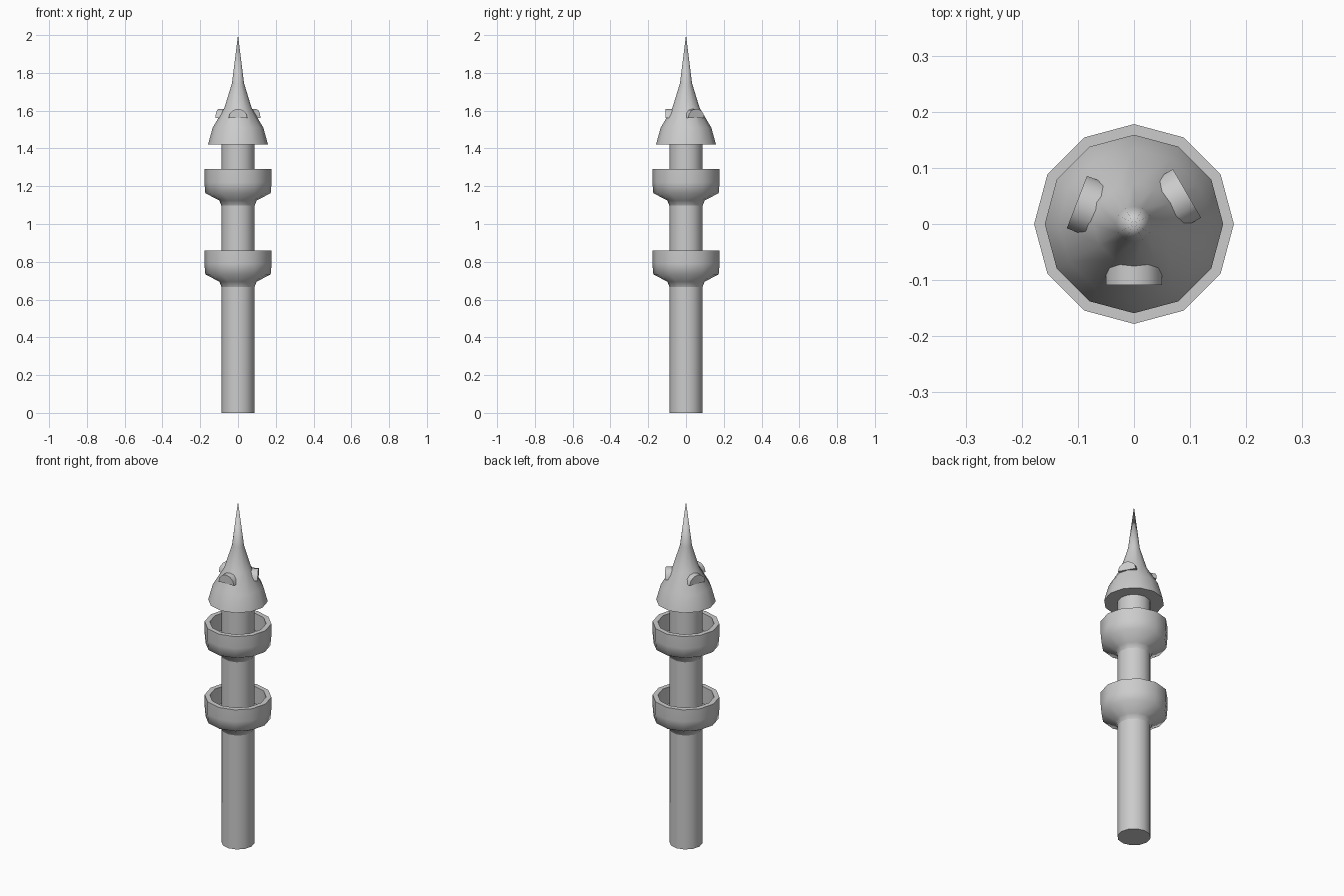
import bpy, bmesh, math
from mathutils import Matrix

if "Cube" in bpy.data.objects:
    bpy.data.objects.remove(bpy.data.objects["Cube"])

SIDES = 12


def finish(name, bm, angle=50):
    bmesh.ops.recalc_face_normals(bm, faces=bm.faces)
    mesh = bpy.data.meshes.new(name)
    bm.to_mesh(mesh)
    bm.free()
    ob = bpy.data.objects.new(name, mesh)
    bpy.context.collection.objects.link(ob)
    bpy.ops.object.select_all(action='DESELECT')
    bpy.context.view_layer.objects.active = ob
    ob.select_set(True)
    bpy.ops.object.shade_smooth_by_angle(angle=math.radians(angle))
    return ob


def lathe(name, profile, closed=False, angle=50):
    """Turn an (r, z) profile around z; a radius of 0 makes a single pole."""
    bm = bmesh.new()
    rings = []
    for r, z in profile:
        count = SIDES if r > 0 else 1
        rings.append([bm.verts.new((r * math.cos(math.tau * i / SIDES),
                                    r * math.sin(math.tau * i / SIDES), z))
                      for i in range(count)])
    pairs = list(zip(rings, rings[1:]))
    if closed:
        pairs.append((rings[-1], rings[0]))
    for a, b in pairs:
        for i in range(SIDES):
            j = (i + 1) % SIDES
            quad = [a[i % len(a)], a[j % len(a)], b[j % len(b)], b[i % len(b)]]
            bm.faces.new(list(dict.fromkeys(quad)))
    return finish(name, bm, angle)


# Main shaft
lathe("shaft", [(0, 0), (0.088, 0), (0.088, 1.43)])

# Two balconies: flared corbel, parapet wall and sunken floor
for name, z in (("lower_balcony", 0.86), ("upper_balcony", 1.29)):
    profile = [(0.087, -0.195), (0.099, -0.165), (0.173, -0.127), (0.178, -0.07),
               (0.178, 0), (0.150, 0), (0.150, -0.10), (0.087, -0.10)]
    lathe(name, [(r, z + dz) for r, dz in profile], closed=True, angle=60)

# Spire roof with flat underside
lathe("spire_roof", [(0.087, 1.42), (0.159, 1.42), (0.134, 1.51), (0.072, 1.615),
                     (0.032, 1.745), (0, 2.0)])

# Three half-round dormers around the roof
for n, deg in enumerate((30, 159, 270)):
    bm = bmesh.new()
    arc = [(0.05 * math.cos(math.pi * i / 6), 1.56 + 0.05 * math.sin(math.pi * i / 6))
           for i in range(7)]
    face = bm.faces.new([bm.verts.new((0.109, y, z)) for y, z in arc])
    out = bmesh.ops.extrude_face_region(bm, geom=[face], use_keep_orig=True)
    verts = [v for v in out["geom"] if isinstance(v, bmesh.types.BMVert)]
    bmesh.ops.translate(bm, verts=verts, vec=(-0.05, 0, 0))
    bmesh.ops.transform(bm, matrix=Matrix.Rotation(math.radians(deg), 4, 'Z'), verts=bm.verts)
    finish(f"dormer_{n + 1}", bm)
